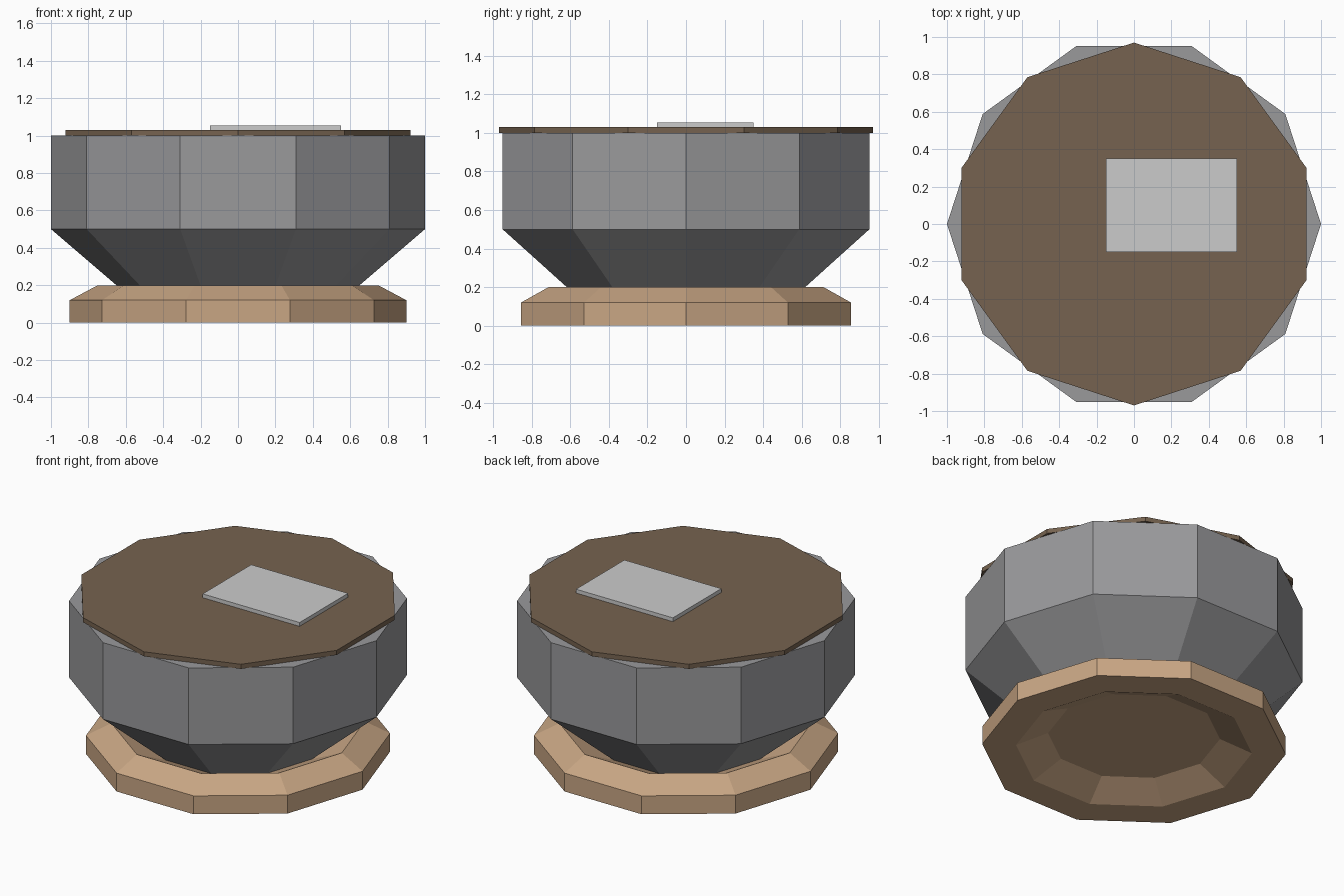
import bpy, bmesh, math

if "Cube" in bpy.data.objects:
    bpy.data.objects.remove(bpy.data.objects["Cube"])

SIDES = 10


def material(name, rgb):
    m = bpy.data.materials.new(name)
    m.diffuse_color = (*rgb, 1)
    m.use_nodes = True
    m.node_tree.nodes["Principled BSDF"].inputs["Base Color"].default_value = m.diffuse_color
    return m


def finish(name, bm, mat=None):
    bmesh.ops.recalc_face_normals(bm, faces=bm.faces)
    me = bpy.data.meshes.new(name)
    bm.to_mesh(me)
    bm.free()
    ob = bpy.data.objects.new(name, me)
    bpy.context.collection.objects.link(ob)
    if mat:
        me.materials.append(mat)
    return ob


def lathe(name, profile, mat, turn=0.0):
    """Flat-faced ten-sided solid from (radius, z) points, capped at both ends."""
    bm = bmesh.new()
    rings = []
    for r, z in profile:
        rings.append([bm.verts.new((r * math.cos(a), r * math.sin(a), z))
                      for a in (turn + 2 * math.pi * i / SIDES for i in range(SIDES))])
    for lo, hi in zip(rings, rings[1:]):
        for i in range(SIDES):
            j = (i + 1) % SIDES
            bm.faces.new((lo[i], lo[j], hi[j], hi[i]))
    bm.faces.new(rings[0])
    bm.faces.new(rings[-1])
    return finish(name, bm, mat)


tan = material("tan", (0.58, 0.38, 0.23))
brown = material("brown", (0.18, 0.124, 0.08))
grey = material("dark_grey", (0.32, 0.32, 0.33))

# dished foot, hollowed from below
lathe("foot_dish", [(0.51, 0.09), (0.70, 0), (0.90, 0), (0.90, 0.12),
                    (0.75, 0.20), (0.53, 0.10)], tan)

# tapered bowl resting in the dish
lathe("bowl", [(0.533, 0.10), (1.0, 0.50), (1.0, 1.0)], grey)

# thin lid, turned half a side against the bowl
lathe("lid", [(0.97, 1.0), (0.97, 1.03)], brown, math.pi / SIDES)

# off-centre plate on the lid
bm = bmesh.new()
bmesh.ops.create_cube(bm, size=1)
bmesh.ops.scale(bm, vec=(0.70, 0.50, 0.025), verts=bm.verts)
bmesh.ops.translate(bm, vec=(0.20, 0.10, 1.0425), verts=bm.verts)
finish("top_plate", bm)
